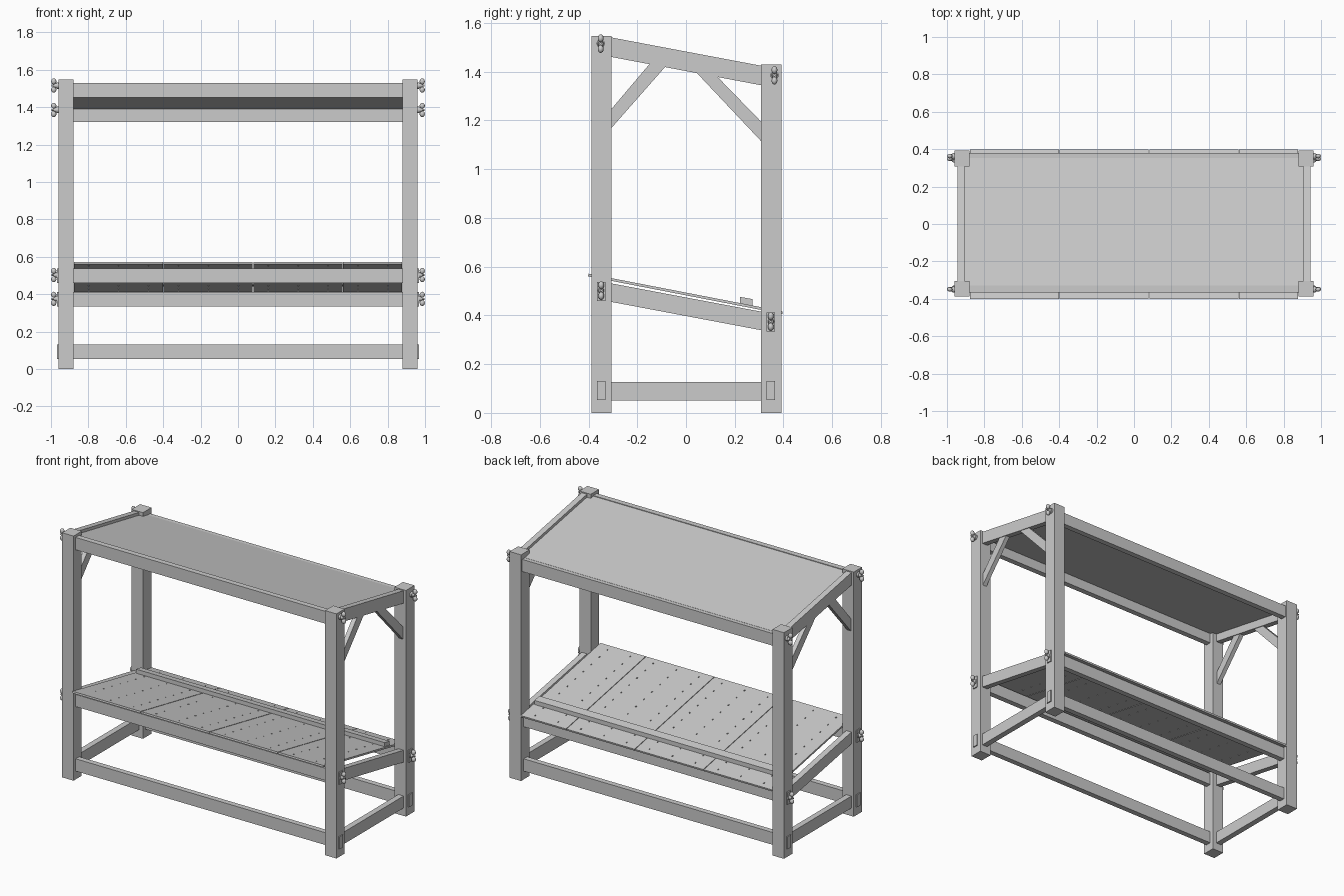
import bpy, bmesh
from mathutils import Matrix, Vector

if "Cube" in bpy.data.objects:
    bpy.data.objects.remove(bpy.data.objects["Cube"])


def finish(name, bm):
    bmesh.ops.recalc_face_normals(bm, faces=bm.faces)
    me = bpy.data.meshes.new(name)
    bm.to_mesh(me)
    bm.free()
    ob = bpy.data.objects.new(name, me)
    bpy.context.collection.objects.link(ob)
    return ob


def prism(name, x0, x1, profile):
    """Extrude a (y, z) profile from x0 to x1."""
    bm = bmesh.new()
    f = bm.faces.new([bm.verts.new((x0, y, z)) for y, z in profile])
    r = bmesh.ops.extrude_face_region(bm, geom=[f])
    vs = [v for v in r["geom"] if isinstance(v, bmesh.types.BMVert)]
    bmesh.ops.translate(bm, verts=vs, vec=(x1 - x0, 0, 0))
    return finish(name, bm)


def box(name, x0, x1, y0, y1, z0, z1):
    return prism(name, x0, x1, [(y0, z0), (y1, z0), (y1, z1), (y0, z1)])


def sloped(name, x0, x1, y0, y1, top0, top1, h):
    return prism(name, x0, x1, [(y0, top0 - h), (y1, top1 - h), (y1, top1), (y0, top0)])


def pair(name, x0, x1, profile):
    """Same part on the right and left sides."""
    prism(name + "_right", x0, x1, profile)
    prism(name + "_left", -x1, -x0, profile)


def rect(y0, y1, z0, z1):
    return [(y0, z0), (y1, z0), (y1, z1), (y0, z1)]


# Posts
pair("front_post", 0.88, 0.96, rect(-0.387, -0.305, 0, 1.547))
pair("back_post", 0.88, 0.96, rect(0.307, 0.392, 0, 1.43))

# Long rails; the lower two levels run through the posts
for name, xe, y0, z0, z1 in (
        ("bottom_front_rail", 0.967, -0.365, 0.052, 0.13),
        ("bottom_back_rail", 0.967, 0.33, 0.052, 0.13),
        ("shelf_front_rail", 0.967, -0.365, 0.46, 0.537),
        ("shelf_back_rail", 0.967, 0.33, 0.333, 0.411),
        ("roof_front_rail", 0.9, -0.365, 1.452, 1.53),
        ("roof_back_rail", 0.9, 0.345, 1.32, 1.397)):
    box(name, -xe, xe, y0, y0 + 0.035, z0, z1)

# Side rails and corner braces
XI, XO = 0.907, 0.944
pair("bottom_side_rail", XI, XO, rect(-0.32, 0.32, 0.05, 0.126))
pair("shelf_side_rail", XI, XO, [(-0.31, 0.456), (0.31, 0.339), (0.31, 0.415), (-0.31, 0.532)])
pair("roof_side_rail", XI, XO, [(-0.31, 1.461), (0.31, 1.344), (0.31, 1.424), (-0.31, 1.541)])
pair("front_brace", 0.912, 0.94, [(-0.305, 1.17), (-0.085, 1.42), (-0.15, 1.431), (-0.305, 1.248)])
pair("back_brace", 0.912, 0.94, [(0.308, 1.115), (0.308, 1.195), (0.13, 1.378), (0.045, 1.394)])

# Roof panel
sloped("roof_panel", -0.907, 0.907, -0.335, 0.354, 1.527, 1.398, 0.01)


# Shelf boards with rows of small drain slots
def shelf_z(y):
    return 0.4935 - 0.194 * y


def board(name, x0, x1):
    xs, ys, hx, hy = [x0], [-0.4], set(), set()
    c = x0 + 0.08
    while c < x1:
        hx.add(len(xs))
        xs += [c - 0.003, c + 0.003]
        c += 0.16
    for i in range(10):
        c = -0.36 + i * 0.08
        hy.add(len(ys))
        ys += [c - 0.005, c + 0.005]
    hx = {i for i in hx}
    xs.append(x1)
    ys.append(0.397)
    bm = bmesh.new()
    g = [[bm.verts.new((x, y, shelf_z(y))) for y in ys] for x in xs]
    for i in range(len(xs) - 1):
        for j in range(len(ys) - 1):
            if not (i in hx and j in hy):
                bm.faces.new((g[i][j], g[i + 1][j], g[i + 1][j + 1], g[i][j + 1]))
    ob = finish(name, bm)
    if ob.data.polygons[0].normal.z < 0:
        ob.data.flip_normals()
    m = ob.modifiers.new("thickness", "SOLIDIFY")
    m.thickness = 0.011
    m.offset = -1


seams = [-0.88, -0.40, 0.08, 0.56, 0.88]
for i in range(4):
    board("shelf_board_%d" % (i + 1), seams[i] + 0.002, seams[i + 1] - 0.002)

# Stop batten across the shelf
sloped("stop_batten", -0.87, 0.87, 0.222, 0.272, 0.476, 0.467, 0.027)


# Wing nuts on the bolt ends
def wing_nut(name, s, y, z):
    bm = bmesh.new()

    def cyl(xa, xb, ra, rb):
        m = Matrix.Translation((s * (xa + xb) / 2, y, z)) @ Vector((0, 0, 1)).rotation_difference(
            Vector((s, 0, 0))).to_matrix().to_4x4()
        bmesh.ops.create_cone(bm, cap_ends=True, segments=16, radius1=ra, radius2=rb,
                              depth=xb - xa, matrix=m)

    cyl(0.955, 0.971, 0.017, 0.017)
    cyl(0.97, 0.985, 0.013, 0.009)
    cyl(0.96, 0.996, 0.005, 0.005)
    for d in (-1, 1):
        m = Matrix.Translation((s * 0.985, y, z + d * 0.022)) @ Matrix.Diagonal((0.014, 0.012, 0.016, 1))
        bmesh.ops.create_uvsphere(bm, u_segments=16, v_segments=8, radius=1, matrix=m)
    ob = finish(name, bm)
    bpy.ops.object.select_all(action="DESELECT")
    ob.select_set(True)
    bpy.context.view_layer.objects.active = ob
    bpy.ops.object.shade_smooth_by_angle()


for side, s in (("right", 1), ("left", -1)):
    for name, y, z in (("roof_front", -0.35, 1.515), ("roof_back", 0.363, 1.385),
                       ("shelf_front", -0.348, 0.502), ("shelf_back", 0.348, 0.375)):
        wing_nut("%s_wing_nut_%s" % (name, side), s, y, z)
